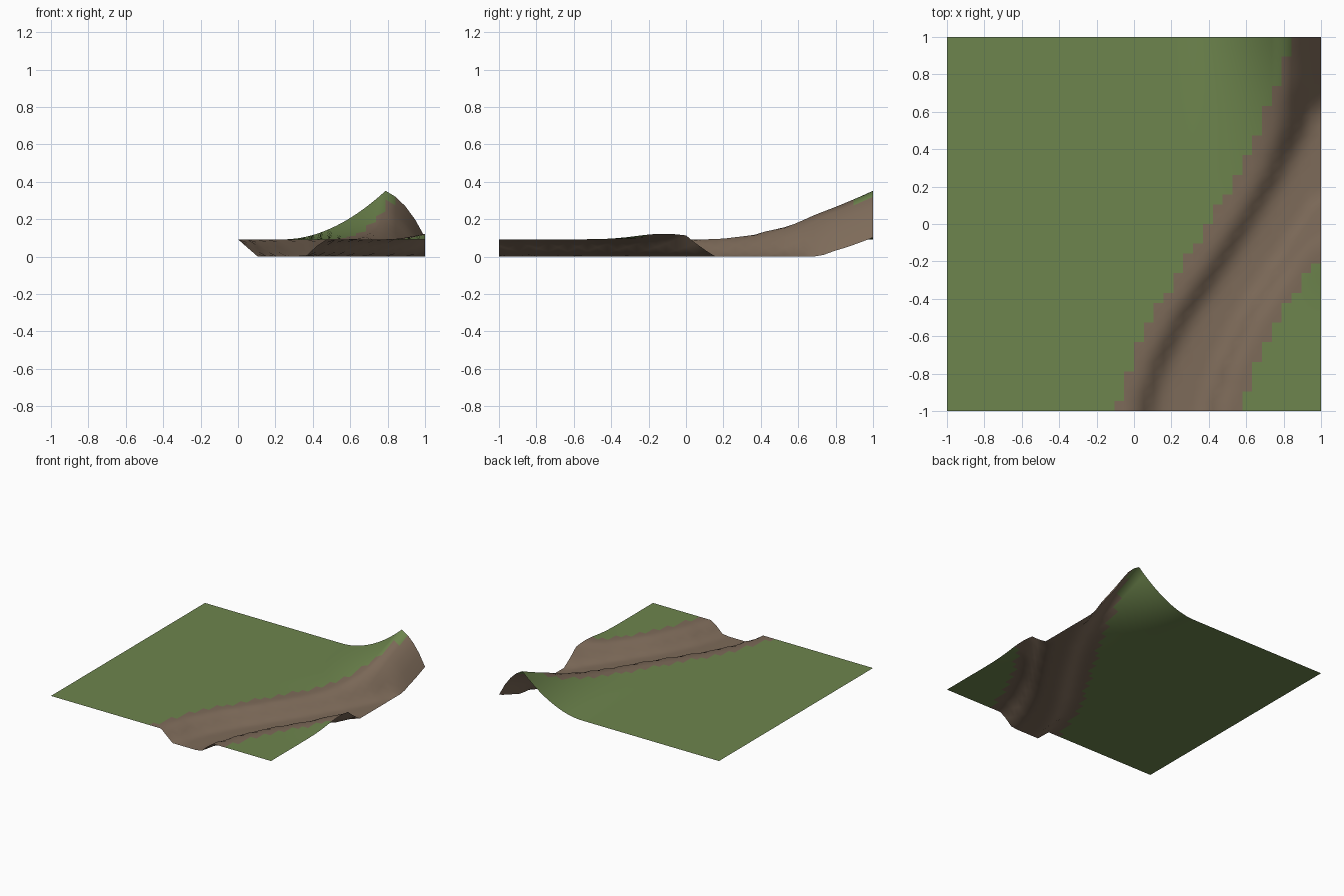
import bpy, bmesh, math

if "Cube" in bpy.data.objects:
    bpy.data.objects.remove(bpy.data.objects["Cube"])

N = 38                      # cells per side
FLAT = 0.092                # meadow height

YS = [-1, -0.75, -0.5, -0.25, 0, 0.25, 0.5, 0.75, 1]
LEFT = [-0.09, -0.02, 0.09, 0.24, 0.39, 0.545, 0.67, 0.765, 0.84]
RIGHT = [0.57, 0.65, 0.77, 0.935, 1.11, 1.27, 1.38, 1.46, 1.52]
BANK_TOP = [0.09, 0.10, 0.12, 0.14, 0.15, 0.14, 0.10, 0.03, -0.05]
BANK_FOOT = [0.195, 0.20, 0.22, 0.24, 0.25, 0.25, 0.25, 0.245, 0.205]


def lerp(table, y):
    t = max(0, min(7.9999, (y + 1) * 4))
    i = int(t)
    return table[i] + (table[i + 1] - table[i]) * (t - i)


def ramp(v, a, b):
    return max(0.0, min(1.0, (v - a) / (b - a)))


def height(x, y):
    # meadow with a hill in the back right corner and a small swell on the right
    hill = 0.26 * max(0, (x - 0.25) / 0.54) ** 1.9 * max(0, (y - 0.1) / 0.9) ** 1.6
    if x > lerp(RIGHT, y) - 0.25:
        hill = 0
    swell = 0.03 * ramp(x, 0.75, 1) ** 2 * math.exp(-((y + 0.12) / 0.2) ** 2)
    # river bed cut between the two banks
    l, r = lerp(LEFT, y), lerp(RIGHT, y)
    cut = min(ramp(x, l + lerp(BANK_TOP, y), l + lerp(BANK_FOOT, y)),
              1 - ramp(x, r - 0.21, r - 0.11))
    return (FLAT + hill + swell) * (1 - cut)


def material(name, rgb):
    m = bpy.data.materials.new(name)
    m.diffuse_color = (*rgb, 1)
    m.use_nodes = True
    m.node_tree.nodes["Principled BSDF"].inputs["Base Color"].default_value = m.diffuse_color
    return m


# Terrain tile
bm = bmesh.new()
bmesh.ops.create_grid(bm, x_segments=N, y_segments=N, size=1)
for v in bm.verts:
    v.co.z = height(v.co.x, v.co.y)
# Earth-coloured river faces, grass elsewhere
for f in bm.faces:
    c = f.calc_center_median()
    f.material_index = int(lerp(LEFT, c.y) < c.x < lerp(RIGHT, c.y))
    f.smooth = True
mesh = bpy.data.meshes.new("river_terrain")
bm.to_mesh(mesh)
bm.free()
mesh.materials.append(material("grass", (0.155, 0.235, 0.075)))
mesh.materials.append(material("earth", (0.205, 0.145, 0.10)))
obj = bpy.data.objects.new("river_terrain", mesh)
bpy.context.collection.objects.link(obj)
